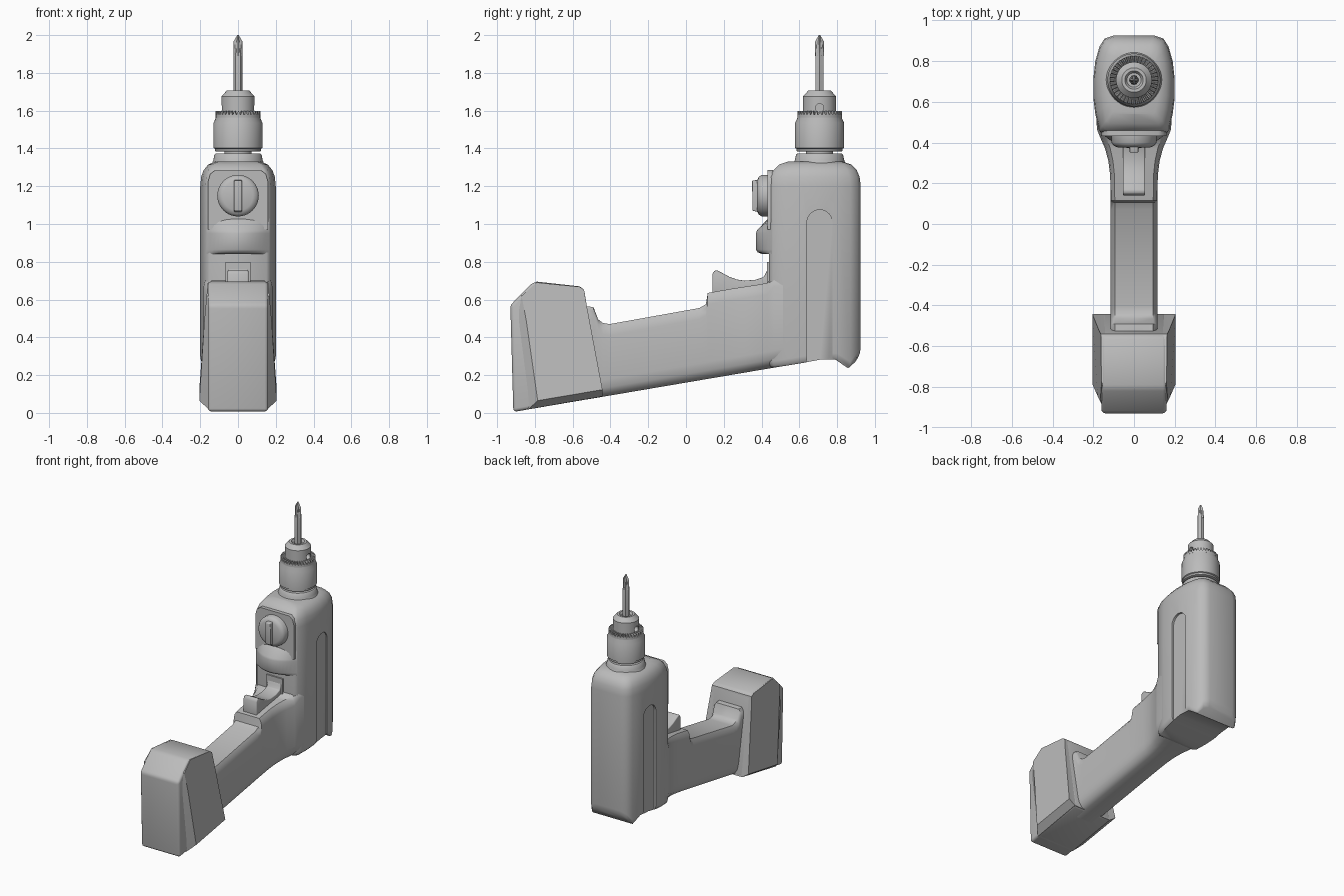
import bpy, bmesh, math

cube = bpy.data.objects.get("Cube")
if cube:
    bpy.data.objects.remove(cube, do_unlink=True)

grey = bpy.data.materials.new("plain grey")
grey.use_nodes = True
colour = (0.5, 0.5, 0.5, 1)
grey.diffuse_color = colour
grey.node_tree.nodes["Principled BSDF"].inputs["Base Color"].default_value = colour

AXIS_Y = 0.707   # depth of the chuck axis


def finish(ob, angle=40, bevel=0, cutters=()):
    """Apply cuts and bevels, then shade smooth between sharp edges."""
    bpy.ops.object.select_all(action='DESELECT')
    ob.select_set(True)
    bpy.context.view_layer.objects.active = ob
    for cutter in cutters:
        mod = ob.modifiers.new("cut", 'BOOLEAN')
        mod.operation, mod.solver, mod.object = 'DIFFERENCE', 'EXACT', cutter
        bpy.ops.object.modifier_apply(modifier=mod.name)
        bpy.data.objects.remove(cutter, do_unlink=True)
    if bevel:
        mod = ob.modifiers.new("bevel", 'BEVEL')
        mod.width, mod.segments, mod.limit_method = bevel, 3, 'ANGLE'
        mod.angle_limit = math.radians(35)
        bpy.ops.object.modifier_apply(modifier=mod.name)
    bpy.ops.object.shade_smooth_by_angle(angle=math.radians(angle))
    return ob


def loft(name, rings, strip_caps=False):
    """Skin a list of equal rings of points and close both ends."""
    bm = bmesh.new()
    rows = [[bm.verts.new(p) for p in ring] for ring in rings]
    n = len(rows[0])
    for a, b in zip(rows, rows[1:]):
        for i in range(n):
            j = (i + 1) % n
            bm.faces.new((a[i], a[j], b[j], b[i]))
    for row in (rows[0], rows[-1]):
        if strip_caps:   # bridge mirrored points so curved ends stay clean
            for i in range(n // 2):
                ids = dict.fromkeys((i, i + 1, n - i - 1, (n - i) % n))
                bm.faces.new([row[k] for k in ids])
        else:
            bm.faces.new(row)
    bmesh.ops.recalc_face_normals(bm, faces=bm.faces)
    mesh = bpy.data.meshes.new(name)
    bm.to_mesh(mesh)
    bm.free()
    mesh.materials.append(grey)
    ob = bpy.data.objects.new(name, mesh)
    bpy.context.collection.objects.link(ob)
    return ob


def side_prism(name, profile, x0, x1):
    return loft(name, [[(x, y, z) for y, z in profile] for x in (x0, x1)])


def circle(r, z, n=48):
    return [(r * math.cos(math.tau * i / n), AXIS_Y + r * math.sin(math.tau * i / n), z)
            for i in range(n)]


def lathe(name, profile, n=48):
    return loft(name, [circle(r, z, n) for r, z in profile])


def mirrored(half):
    """Complete an outline whose first and last points lie on x = 0."""
    return half + [(-x, y) for x, y in half[-2:0:-1]]


def interp(points, v):
    for (a, za), (b, zb) in zip(points, points[1:]):
        if v <= b:
            return za + (zb - za) * max(0, v - a) / (b - a)
    return points[-1][1]


def under(y):
    """Height of the sloping underside of the grip."""
    return 0.005 + (y + 0.914) * 0.17


# Motor housing: plan outline skinned upwards, with a hooked lower rim
plan = mirrored([(0, .925), (.10, .925), (.145, .91), (.17, .87), (.19, .80), (.2, .71),
                 (.2, .62), (.19, .54), (.172, .46), (.15, .44), (0, .44)])
rim = [(.44, .235), (.64, .268), (.75, .29), (.80, .28), (.866, .23), (.925, .31)]


def housing_ring(scale, z=None, lift=0):
    pts = [(x * scale, .69 + (y - .69) * scale) for x, y in plan]
    return [(x, y, interp(rim, y) + lift if z is None else z) for x, y in pts]


rings = [housing_ring(.93), housing_ring(.98, lift=.012), housing_ring(1, lift=.035)]
rings += [housing_ring(s, z) for z, s in
          ((1.2, 1), (1.25, .975), (1.285, .91), (1.315, .79), (1.33, .6))]
housing = loft("motor_housing", rings, strip_caps=True)
arch = [(.64, .15), (.775, .15)] + [
    (.7075 + .0675 * math.cos(math.pi * i / 12), 1.0075 + .0675 * math.sin(math.pi * i / 12))
    for i in range(13)]
cutters = [side_prism("groove_cutter", arch, s * .185, s * .3) for s in (-1, 1)]
finish(housing, 45, cutters=cutters)

# Brow above the trigger
brow = []
for z, depth in ((.842, .05), (.85, .07), (.865, .08), (.95, .08), (.965, .075), (1.03, .015)):
    arc = [(.168 * k / 8, .455 - (depth + .005) * (1 - (k / 8) ** 2)) for k in range(-8, 9)]
    brow.append([(x, y, z) for x, y in arc + [(.16, .5), (-.16, .5)]])
finish(loft("brow", brow))

# Front panel and selector dial
right = [(.16, .97), (.16, 1.22), (.147, 1.265), (.12, 1.285)]
panel = right + [(-x, z) for x, z in reversed(right)]
finish(loft("front_panel", [[(x, y, z) for x, z in panel] for y in (.432, .46)]))


def dial_ring(r, y):
    return [(r * math.cos(math.tau * i / 40), y, 1.15 + r * math.sin(math.tau * i / 40))
            for i in range(40)]


finish(loft("selector_dial", [dial_ring(r, y) for r, y in
                              ((.11, .45), (.11, .40), (.10, .385), (.08, .376))]))
grip = [(.40, 1.06), (.352, 1.07), (.35, 1.23), (.40, 1.235)]
finish(side_prism("dial_grip", grip, -.021, .021), bevel=.005)

# Handle: cross-sections along its length, flaring into the housing
stations = [(-.53, .565, .115), (-.49, .56, .115), (-.465, .495, .115), (-.44, .476, .115),
            (-.405, .47, .115), (.07, .555, .115), (.105, .575, .115), (.115, .635, .115),
            (.24, .657, .117), (.31, .668, .126), (.37, .677, .142), (.43, .688, .168),
            (.465, .73, .182), (.64, .74, .19)]
sections = []
for y, top, w in stations:
    low = under(y)
    half = [(0, top), (w * .82, top), (w * .95, top - .025), (w, top - .06), (w, low + .09),
            (w * .95, low + .045), (w * .8, low + .015), (w * .55, low), (0, low)]
    sections.append([(x, y, z) for x, z in mirrored(half)])
finish(loft("handle", sections, strip_caps=True))

# Trigger and its guide
trigger = [(.14, .62), (.14, .735), (.15, .752), (.165, .755), (.19, .742), (.23, .72),
           (.27, .706), (.31, .70), (.37, .705), (.412, .72), (.425, .745), (.435, .775),
           (.47, .775), (.47, .65)]
finish(side_prism("trigger", trigger, -.055, .055), bevel=.006)
finish(side_prism("trigger_guide", [(.43, .65), (.43, .80), (.48, .80), (.48, .65)], -.067, .067))

# Battery pack: a straight core and side cheeks that widen downwards
core = [(-.914, .005), (-.93, .57), (-.82, .682), (-.79, .695), (-.565, .67),
        (-.54, .655), (-.525, .565), (-.44, .086)]
finish(side_prism("battery_core", core, -.16, .16), bevel=.018)

cheek = [(-.785, .03), (-.845, .485), (-.87, .62), (-.79, .69), (-.565, .668),
         (-.54, .653), (-.525, .565), (-.442, .088)]


def cheek_ring(side, outer):
    pts = []
    for i, (y, z) in enumerate(cheek):
        x = .16 + .045 * min(1, (.69 - z) / .5) if outer else .155
        if outer and i in (0, len(cheek) - 1):
            z += .035            # rounded lower edge
        if not outer and i < 2:
            y -= .05             # sloping leading edge
            z = z if i else under(y)
        pts.append((side * x, y, z))
    return pts


finish(loft("battery_cheeks", [cheek_ring(-1, True), cheek_ring(-1, False),
                               cheek_ring(1, False), cheek_ring(1, True)]), 30)

# Collar, spindle and chuck
finish(lathe("collar", [(.15, 1.30), (.138, 1.32), (.13, 1.34), (.125, 1.365), (.118, 1.372)]))
finish(lathe("spindle", [(.072, 1.36), (.072, 1.40)]))
finish(lathe("chuck_sleeve", [(.115, 1.383), (.122, 1.386), (.122, 1.398), (.13, 1.402),
                              (.13, 1.535), (.118, 1.56), (.118, 1.575), (.08, 1.575)]))
crown = []
for r, low, high in ((.118, 1.565, 1.565), (.118, 1.58, 1.598), (.085, 1.58, 1.598)):
    crown.append([(x, y, high if i % 4 < 2 else low)
                  for i, (x, y, z) in enumerate(circle(r, 0, 144))])
finish(loft("chuck_teeth", crown), 20)

nose = lathe("chuck_nose", [(.088, 1.56), (.088, 1.675), (.06, 1.706), (.045, 1.706), (.035, 1.69)])
hole = [(AXIS_Y + .022 * math.cos(math.tau * i / 20), 1.615 + .022 * math.sin(math.tau * i / 20))
        for i in range(20)]
finish(nose, cutters=[side_prism("key_hole_cutter", hole, s * .05, s * .12) for s in (-1, 1)])

# Screwdriver bit with a cross-shaped tip
finish(lathe("bit_shaft", [(.025, 1.67), (.025, 1.90), (.018, 1.93)], 6), 20)
tip = []
for r, inner, z in ((.024, .022, 1.89), (.024, .013, 1.93), (.024, .011, 1.965), (.004, .003, 2.0)):
    tip.append([(x * k, AXIS_Y + (y - AXIS_Y) * k, z)
                for i, (x, y, z) in enumerate(circle(r, z, 16))
                for k in [inner / r if i % 4 == 2 else 1 if i % 4 == 0 else .5 + inner / r / 2]])
finish(loft("bit_tip", tip), 20)
